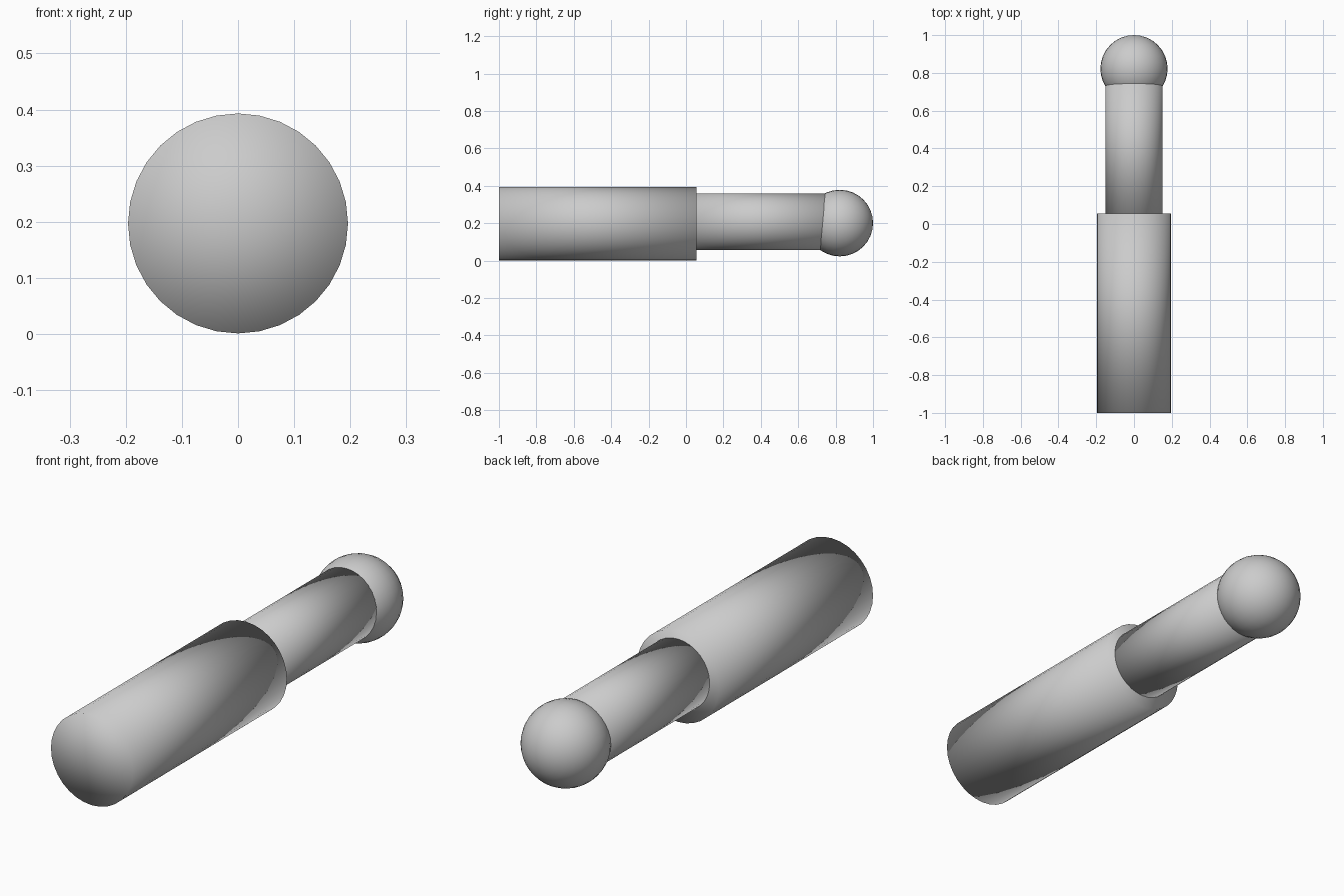
import bpy
from math import pi

if "Cube" in bpy.data.objects:
    bpy.data.objects.remove(bpy.data.objects["Cube"])


def rod(name, radius, y0, y1, z):
    """Capped round bar lying along y, smooth shaded all over."""
    bpy.ops.mesh.primitive_cylinder_add(
        vertices=32, radius=radius, depth=y1 - y0, end_fill_type='TRIFAN',
        location=(0, (y0 + y1) / 2, z), rotation=(pi / 2, 0, 0))
    obj = bpy.context.object
    obj.name = name
    bpy.ops.object.shade_smooth()
    return obj


# Thick outer sleeve with flat ends
rod("outer_sleeve", 0.196, -1.0, 0.055, 0.197)

# Thinner inner rod, sitting slightly high, embedded in sleeve and ball
rod("inner_rod", 0.152, 0.0, 0.80, 0.208)

# Ball tip
bpy.ops.mesh.primitive_uv_sphere_add(
    segments=32, ring_count=16, radius=0.178,
    location=(0, 0.822, 0.201), rotation=(pi / 2, 0, 0))
bpy.context.object.name = "ball_tip"
bpy.ops.object.shade_smooth()
